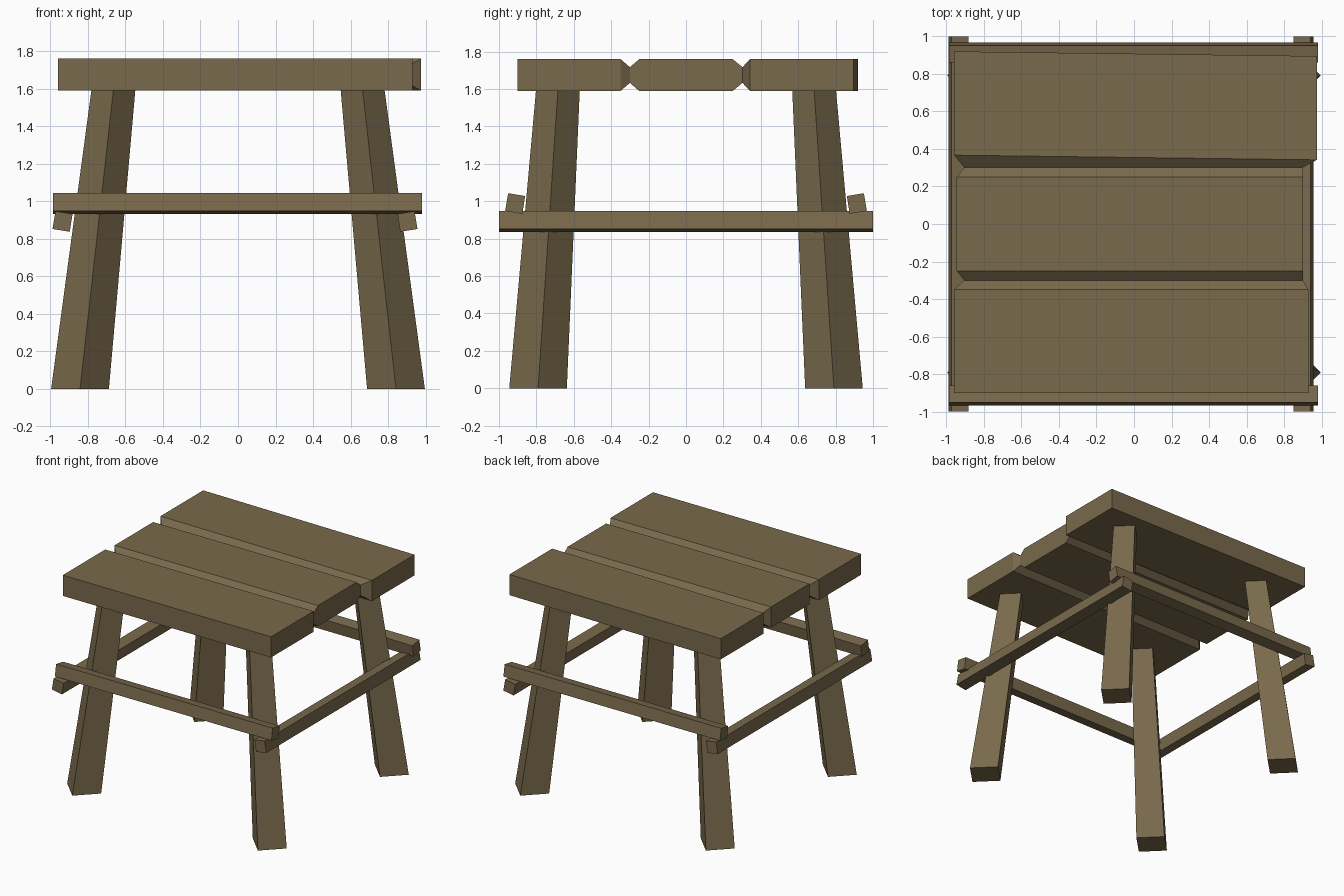
import bpy, bmesh

if "Cube" in bpy.data.objects:
    bpy.data.objects.remove(bpy.data.objects["Cube"])

wood = bpy.data.materials.new("brown wood")
wood.diffuse_color = (0.19, 0.142, 0.072, 1)
wood.use_nodes = True
wood.node_tree.nodes["Principled BSDF"].inputs["Base Color"].default_value = wood.diffuse_color


def loft(name, rings):
    """Closed solid through a row of four-cornered rings."""
    bm = bmesh.new()
    loops = [[bm.verts.new(p) for p in ring] for ring in rings]
    for a, b in zip(loops, loops[1:]):
        for i in range(4):
            j = (i + 1) % 4
            bm.faces.new((a[i], a[j], b[j], b[i]))
    bm.faces.new(loops[0])
    bm.faces.new(loops[-1])
    bmesh.ops.recalc_face_normals(bm, faces=bm.faces)
    me = bpy.data.meshes.new(name)
    bm.to_mesh(me)
    bm.free()
    me.materials.append(wood)
    ob = bpy.data.objects.new(name, me)
    bpy.context.collection.objects.link(ob)


# Tabletop: three planks joined by narrow necks, back plank slightly skewed
# (left x, right x, left y, right y, inset of top and bottom)
sections = [
    (-0.96, 0.93, -0.90, -0.90, 0),
    (-0.96, 0.93, -0.35, -0.35, 0),
    (-0.905, 0.90, -0.30, -0.30, 0.043),
    (-0.945, 0.90, -0.25, -0.25, 0),
    (-0.945, 0.90, 0.25, 0.25, 0),
    (-0.905, 0.90, 0.302, 0.302, 0.043),
    (-0.96, 0.975, 0.367, 0.342, 0),
    (-0.96, 0.975, 0.92, 0.895, 0),
]
loft("tabletop", [[(x0, y0, 1.59 + d), (x1, y1, 1.59 + d),
                   (x1, y1, 1.76 - d), (x0, y0, 1.76 - d)]
                  for x0, x1, y0, y1, d in sections])


# Legs: tapered, leaning inwards, corners turned to the sides
def diamond(x, y, z, r):
    return [(x - r, y, z), (x, y - r, z), (x + r, y, z), (x, y + r, z)]


for sx, side in ((-1, "left"), (1, "right")):
    for sy, end in ((-1, "front"), (1, "back")):
        loft(f"{end}_{side}_leg",
             [diamond(sx * 0.842, sy * 0.791, 0, 0.154),
              diamond(sx * 0.664, sy * 0.685, 1.595, 0.117)])

# Rails: tilted to follow the legs; (outward offset, height) outline
outline = [(0.875, 0.933), (0.967, 0.948), (0.951, 1.043), (0.860, 1.028)]
for s, name in ((-1, "front_rail"), (1, "back_rail")):
    loft(name, [[(x, s * o, z) for o, z in outline] for x in (-0.985, 0.98)])
for s, shift, name in ((-1, 0.022, "left_rail"), (1, -0.010, "right_rail")):
    loft(name, [[(s * (o + shift), y, z - 0.096) for o, z in outline]
                for y in (-1, 1)])
